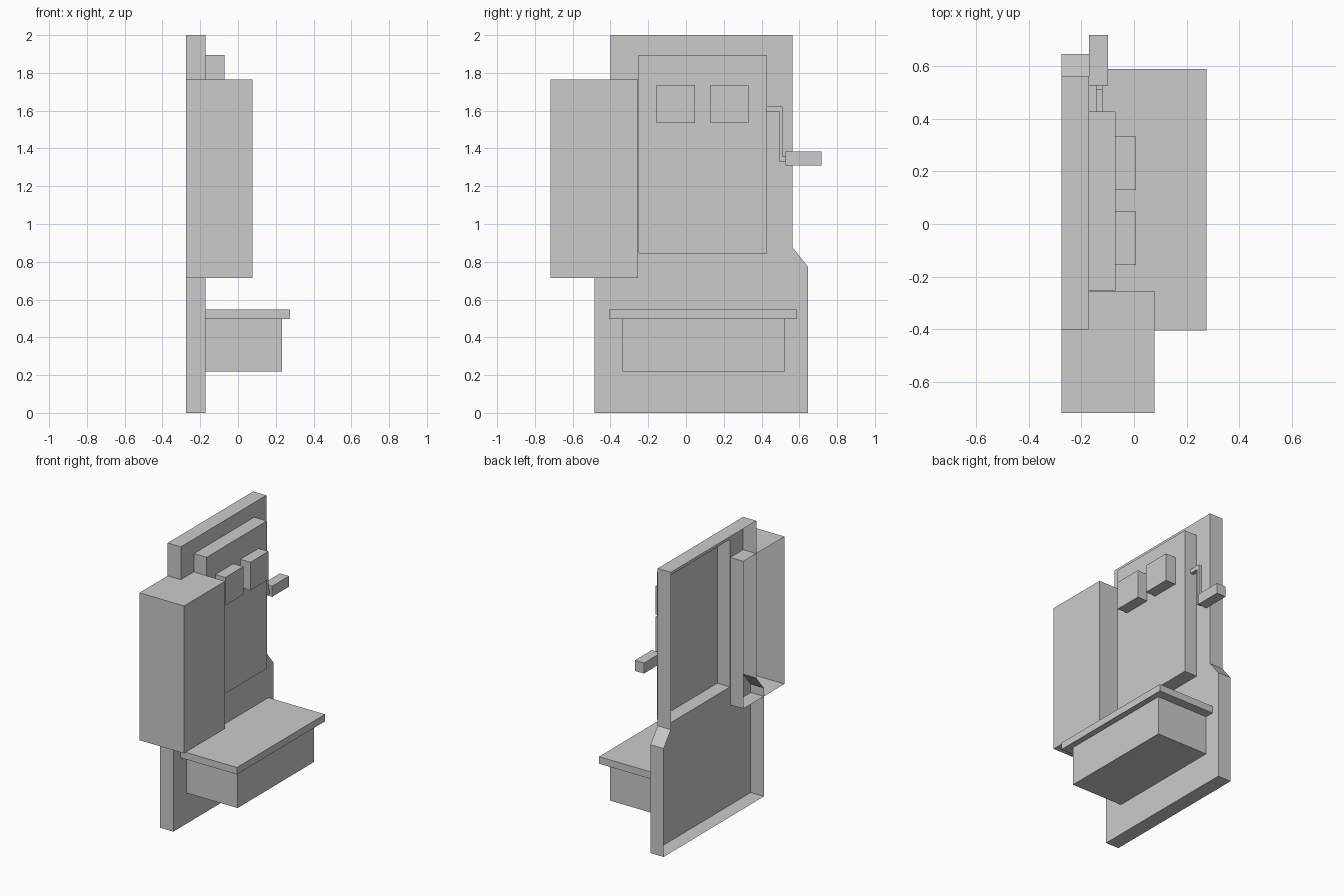
import bpy, bmesh

if "Cube" in bpy.data.objects:
    bpy.data.objects.remove(bpy.data.objects["Cube"])


def finish(bm, name):
    mesh = bpy.data.meshes.new(name)
    bm.normal_update()
    bm.to_mesh(mesh)
    bm.free()
    obj = bpy.data.objects.new(name, mesh)
    bpy.context.collection.objects.link(obj)
    return obj


def rect(y0, y1, z0, z1):
    return [(y0, z0), (y1, z0), (y1, z1), (y0, z1)]


def extrude_x(name, profile, x0, x1, back=True, hole=None):
    """Extrude a counter-clockwise (y, z) profile from x0 to x1.
    back=False leaves the rear open; hole cuts the front face."""
    bm = bmesh.new()
    n = len(profile)
    rear = [bm.verts.new((x0, y, z)) for y, z in profile]
    front = [bm.verts.new((x1, y, z)) for y, z in profile]
    for i in range(n):
        j = (i + 1) % n
        bm.faces.new((rear[i], rear[j], front[j], front[i]))
    if back:
        bm.faces.new(rear[::-1])
    if hole:
        inner = [bm.verts.new((x1, y, z)) for y, z in hole]
        edges = [bm.edges.get((front[i], front[(i + 1) % n])) for i in range(n)]
        m = len(inner)
        edges += [bm.edges.new((inner[i], inner[(i + 1) % m])) for i in range(m)]
        res = bmesh.ops.triangle_fill(bm, edges=edges, use_beauty=True)
        for f in [g for g in res["geom"] if isinstance(g, bmesh.types.BMFace)]:
            f.normal_update()
            if f.normal.x < 0:
                f.normal_flip()
    else:
        bm.faces.new(front)
    return finish(bm, name)


REAR, PLATE, BOARD = -0.275, -0.171, -0.071

# Open-backed housing with an opening behind the raised board
outline = [(-0.485, 0), (0.645, 0), (0.645, 0.774), (0.563, 0.877),
           (0.563, 2.0), (-0.40, 2.0), (-0.40, 0.877), (-0.485, 0.774)]
board = rect(-0.252, 0.428, 0.843, 1.896)
extrude_x("back_housing", outline, REAR, PLATE, back=False, hole=board)
extrude_x("raised_board", board, PLATE, BOARD, back=False)

# Tall open-backed cabinet on the side
extrude_x("side_cabinet", rect(-0.718, -0.255, 0.714, 1.766), REAR, 0.077, back=False)

# Two small blocks on the board
for i, y in enumerate((-0.155, 0.129)):
    extrude_x(f"small_block_{i + 1}", rect(y, y + 0.203, 1.536, 1.736), BOARD, 0.008)

# Shelf and the box below it
extrude_x("shelf", rect(-0.405, 0.588, 0.497, 0.547), PLATE, 0.275)
extrude_x("shelf_box", rect(-0.337, 0.523, 0.22, 0.497), PLATE, 0.233)

# Cranked arm with its grip
arm = [(0.428, 1.592), (0.496, 1.592), (0.496, 1.327), (0.526, 1.327),
       (0.526, 1.358), (0.512, 1.358), (0.512, 1.621), (0.428, 1.621)]
extrude_x("crank_arm", arm, -0.144, -0.118)
extrude_x("crank_grip", rect(0.526, 0.718, 1.309, 1.384), -0.171, -0.099)
